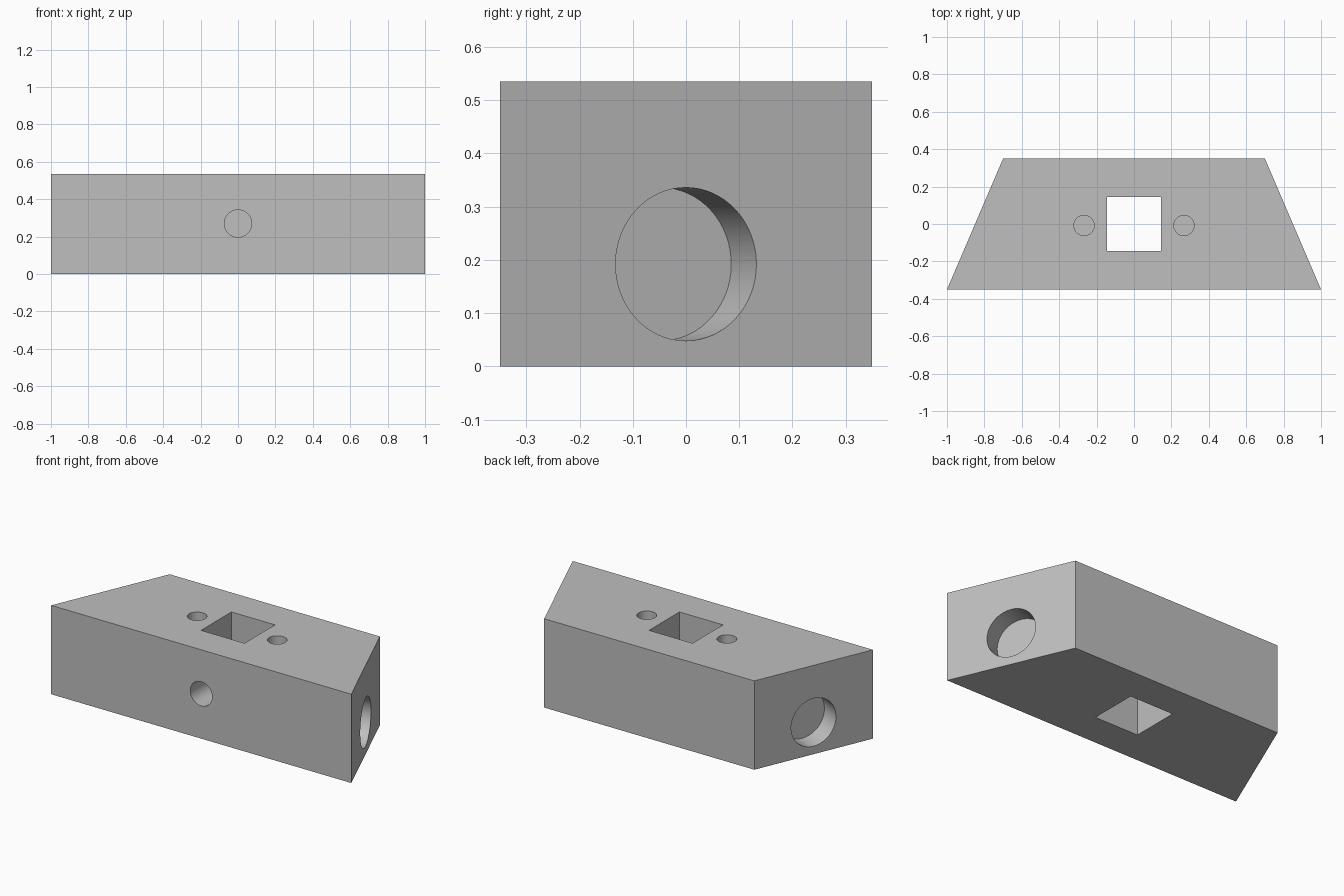
import bpy, bmesh, math
from mathutils import Vector

if "Cube" in bpy.data.objects:
    bpy.data.objects.remove(bpy.data.objects["Cube"])

H = 0.535          # block height
SLOPE = math.atan2(0.30, 0.70)   # lean of the end faces

grey = bpy.data.materials.new("plain grey")
grey.diffuse_color = (0.52, 0.52, 0.52, 1)
grey.use_nodes = True
grey.node_tree.nodes["Principled BSDF"].inputs["Base Color"].default_value = grey.diffuse_color


def add_object(name, bm):
    bmesh.ops.recalc_face_normals(bm, faces=bm.faces)
    me = bpy.data.meshes.new(name)
    bm.to_mesh(me)
    bm.free()
    me.materials.append(grey)
    ob = bpy.data.objects.new(name, me)
    bpy.context.collection.objects.link(ob)
    return ob


def prism(name, outline, z0, z1):
    bm = bmesh.new()
    face = bm.faces.new([bm.verts.new((x, y, z0)) for x, y in outline])
    new = bmesh.ops.extrude_face_region(bm, geom=[face])["geom"]
    bmesh.ops.translate(bm, vec=(0, 0, z1 - z0),
                        verts=[v for v in new if isinstance(v, bmesh.types.BMVert)])
    return add_object(name, bm)


def drill(name, mouth, outward, radius, depth):
    """Round cutter that enters at mouth, against the outward direction."""
    out = Vector(outward).normalized()
    extra = 0.05
    bm = bmesh.new()
    bmesh.ops.create_cone(bm, cap_ends=True, segments=64, radius1=radius,
                          radius2=radius, depth=depth + extra)
    ob = add_object(name, bm)
    ob.rotation_mode = 'QUATERNION'
    ob.rotation_quaternion = out.to_track_quat('Z', 'Y')
    ob.location = Vector(mouth) + out * (extra - depth) / 2
    return ob


# Trapezoid block
block = prism("block", [(-1, -0.35), (1, -0.35), (0.70, 0.35), (-0.70, 0.35)], 0, H)

# Square shaft, through from top to bottom
s = 0.145
cutters = [prism("square_shaft_cutter", [(-s, -s), (s, -s), (s, s), (-s, s)], -0.1, H + 0.1)]

# Front hole into the shaft
cutters.append(drill("front_hole_cutter", (0, -0.35, 0.27), (0, -1, 0), 0.073, 0.28))

# Mirrored top holes and shallow end pockets
for side, label in ((-1, "left"), (1, "right")):
    cutters.append(drill(label + "_top_hole_cutter", (side * 0.267, -0.008, H),
                         (0, 0, 1), 0.054, 0.30))
    cutters.append(drill(label + "_end_pocket_cutter", (side * 0.85, 0, 0.192),
                         (side * math.cos(SLOPE), math.sin(SLOPE), 0), 0.144, 0.12))

for c in cutters:
    mod = block.modifiers.new(c.name, 'BOOLEAN')
    mod.operation = 'DIFFERENCE'
    mod.solver = 'EXACT'
    mod.object = c

# Apply the cuts, then remove the cutters
bpy.context.view_layer.objects.active = block
block.select_set(True)
for c in cutters:
    bpy.ops.object.modifier_apply(modifier=c.name)
for c in cutters:
    bpy.data.objects.remove(c)
bpy.ops.object.shade_smooth_by_angle(angle=math.radians(30))
